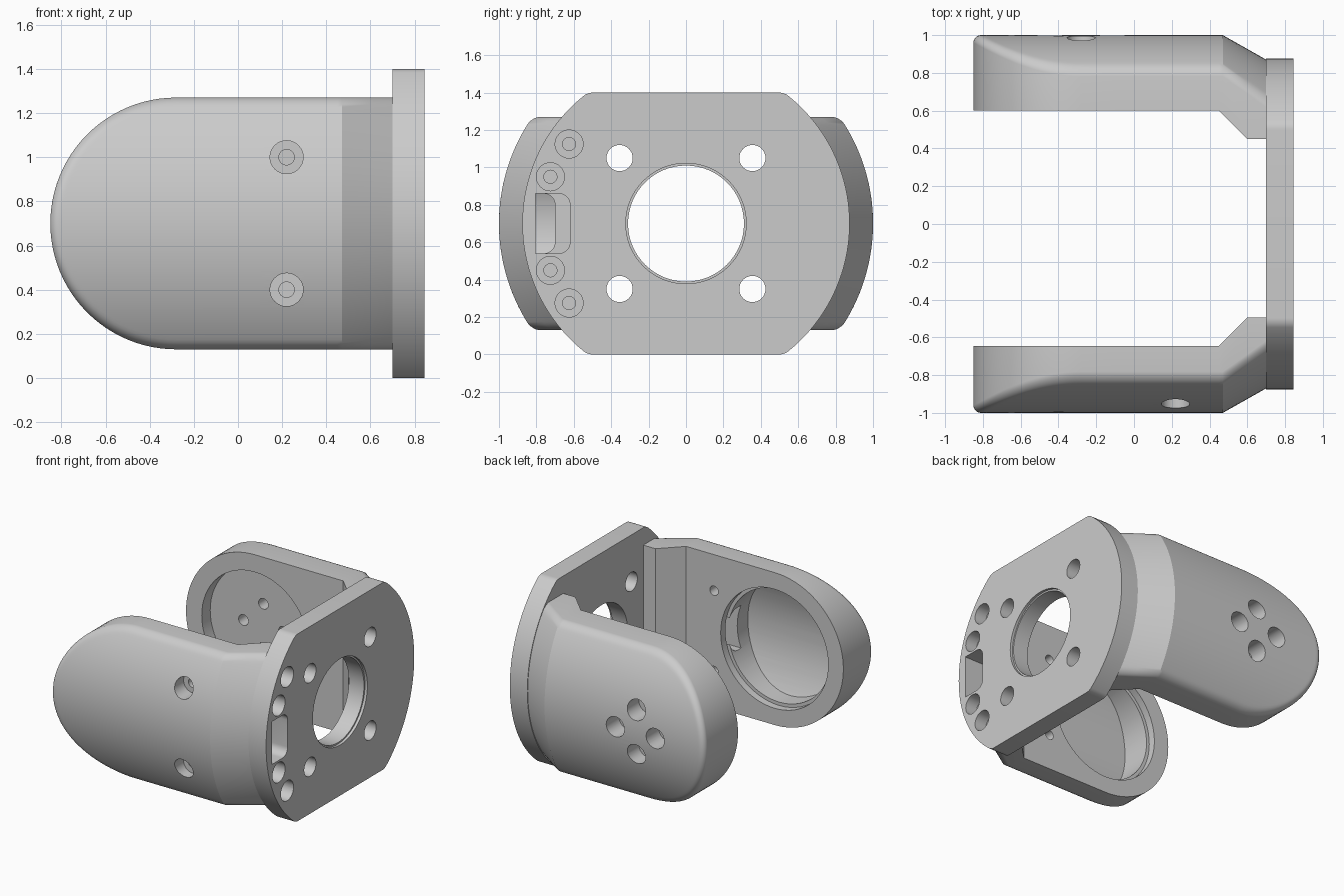
import bpy, bmesh
from math import sin, cos, pi, hypot, sqrt, asin, radians
from mathutils import Vector

if "Cube" in bpy.data.objects:
    bpy.data.objects.remove(bpy.data.objects["Cube"])

ZC = 0.7          # height of the main axis
PIV = -0.28       # x of the pivot centre
HALF = 0.57       # half height of an arm, also its end radius


def finish(name, bm):
    bmesh.ops.remove_doubles(bm, verts=bm.verts, dist=1e-5)
    bmesh.ops.recalc_face_normals(bm, faces=bm.faces)
    me = bpy.data.meshes.new(name)
    bm.to_mesh(me)
    bm.free()
    ob = bpy.data.objects.new(name, me)
    bpy.context.collection.objects.link(ob)
    return ob


def prism(name, pts, axis, a, b):
    """Extrude a 2D outline along x (outline y,z) or y (outline x,z)."""
    bm = bmesh.new()
    put = (lambda p, k: (k, p[0], p[1])) if axis == 'x' else (lambda p, k: (p[0], k, p[1]))
    lo = [bm.verts.new(put(p, a)) for p in pts]
    hi = [bm.verts.new(put(p, b)) for p in pts]
    bm.faces.new(lo)
    bm.faces.new(hi)
    n = len(pts)
    for i in range(n):
        bm.faces.new((lo[i], lo[(i + 1) % n], hi[(i + 1) % n], hi[i]))
    return finish(name, bm)


def circle(u, v, r, n=32):
    return [(u + r * cos(2 * pi * i / n), v + r * sin(2 * pi * i / n)) for i in range(n)]


def rod(axis, u, v, r, a, b, n=32):
    return prism("cutter", circle(u, v, r, n), axis, a, b)


def apply_bool(ob, cutter, op='DIFFERENCE'):
    cutter.hide_render = True
    m = ob.modifiers.new("cut", 'BOOLEAN')
    m.operation, m.object, m.solver = op, cutter, 'EXACT'
    bpy.context.view_layer.objects.active = ob
    bpy.ops.object.modifier_apply(modifier=m.name)
    bpy.data.objects.remove(cutter)


def cut(ob, *cutters):
    for c in cutters:
        apply_bool(ob, c)


def smooth(ob):
    bpy.ops.object.select_all(action='DESELECT')
    ob.select_set(True)
    bpy.context.view_layer.objects.active = ob
    bpy.ops.object.shade_smooth_by_angle(angle=radians(25))


def outer_y(x, z):
    """Outer skin: turned about the x axis, with a rounded rim."""
    R = 1.0 if x < 0.47 else 1.0 - 0.13 * (x - 0.47) / 0.23
    dz = z - ZC
    d = HALF - (hypot(x - PIV, dz) if x < PIV else abs(dz))
    r = 0.04
    e = max(0.0, r - max(d, 0.0))
    return sqrt(R * R - dz * dz) - (r - sqrt(max(0.0, r * r - e * e)))


def arm(name, side, inner):
    """Round-ended arm; inner is the y of its flat inside face."""
    xs = [PIV - HALF * cos(pi / 2 * i / 24) for i in range(25)]
    xs += [-0.1, 0.1, 0.3, 0.45, 0.47, 0.6, 0.7]
    rows = 48
    bm = bmesh.new()
    outs, ins = [], []
    for x in xs:
        h = HALF if x >= PIV else sqrt(max(0, HALF ** 2 - (x - PIV) ** 2))
        yi = inner - min(max(x - 0.45, 0), 0.15) * 0.15 / 0.15
        zs = [ZC + h * sin(-pi / 2 + pi * j / rows) for j in range(rows + 1)]
        outs.append([bm.verts.new((x, side * outer_y(x, z), z)) for z in zs])
        ins.append([bm.verts.new((x, side * yi, z)) for z in (zs[0], zs[-1])])
    for i in range(len(xs) - 1):
        a, b, c, d = outs[i], outs[i + 1], ins[i], ins[i + 1]
        for j in range(rows):
            bm.faces.new((a[j], b[j], b[j + 1], a[j + 1]))
        bm.faces.new((c[0], d[0], d[1], c[1]))
        bm.faces.new((a[0], b[0], d[0], c[0]))
        bm.faces.new((a[-1], b[-1], d[1], c[1]))
    bm.faces.new(outs[-1] + [ins[-1][1], ins[-1][0]])
    return finish(name, bm)


def window(a, b, y0, y1):
    """Cable slot with its two inner corners rounded."""
    r = 0.06
    pts = [(y0, 0.86), (y0, 0.54)]
    pts += [(y1 - r + r * sin(t * pi / 12), 0.54 + r - r * cos(t * pi / 12)) for t in range(7)]
    pts += [(y1 - r + r * cos(t * pi / 12), 0.86 - r + r * sin(t * pi / 12)) for t in range(7)]
    return prism("cutter", pts, 'x', a, b)


FLANGE_SCREWS = [(-0.625, 0.425), (-0.725, 0.25), (-0.725, -0.25), (-0.625, -0.425)]

# Flange plate: disc with flattened top and bottom and softened corners
RF, rc = 0.875, 0.08
yc = sqrt((RF - rc) ** 2 - (0.7 - rc) ** 2)
ac = asin((0.7 - rc) / (RF - rc))
quad = [(RF * cos(ac * i / 20), RF * sin(ac * i / 20)) for i in range(21)]
for i in range(1, 7):
    t = ac + (pi / 2 - ac) * i / 6
    quad.append((yc + rc * cos(t), 0.7 - rc + rc * sin(t)))
half = quad + [(-y, z) for y, z in reversed(quad)]
outline = half + [(y, -z) for y, z in reversed(half[1:-1])]
flange = prism("flange_plate", [(y, z + ZC) for y, z in outline], 'x', 0.7, 0.845)
cut(flange, rod('x', 0, ZC, 0.31, 0.6, 0.9, 64), rod('x', 0, ZC, 0.322, 0.825, 0.9, 64))
for sy in (-1, 1):
    for sz in (-1, 1):
        cut(flange, rod('x', sy * 0.355, ZC + sz * 0.35, 0.07, 0.6, 0.9))
for y, z in FLANGE_SCREWS:
    cut(flange, rod('x', y, ZC + z, 0.075, 0.75, 0.9), rod('x', y, ZC + z, 0.035, 0.6, 0.8))
cut(flange, window(0.6, 0.9, -0.805, -0.62))

# Rear arm: shallow bearing seat and four counterbored screws
rear = arm("rear_arm", 1, 0.60)
cut(rear, rod('y', PIV, ZC, 0.44, 0.5, 0.70, 64))
for i in range(4):
    x, z = PIV + 0.165 * cos(i * pi / 2), ZC + 0.165 * sin(i * pi / 2)
    cut(rear, rod('y', x, z, 0.075, 0.85, 1.1), rod('y', x, z, 0.04, 0.6, 0.9))

# Front arm: deep pocket with curved floor, cable channel, cover screws
front = arm("front_arm", -1, 0.645)
deep = rod('y', PIV, ZC, 0.42, -1.2, -0.5, 64)
apply_bool(deep, rod('x', 0, ZC, 0.93, -1.0, 0.5, 128), 'INTERSECT')
cut(front, rod('y', PIV, ZC, 0.445, -0.70, -0.5, 64), deep)
cut(front, window(-0.05, 0.65, -0.805, -0.70), window(0.62, 0.8, -0.805, -0.62))
for z in (0.4, 1.0):
    cut(front, rod('y', 0.22, z, 0.075, -1.1, -0.85), rod('y', 0.22, z, 0.035, -0.9, -0.5))
for y, z in FLANGE_SCREWS:
    cut(front, rod('x', y, ZC + z, 0.035, 0.55, 0.8))

for ob in (flange, rear, front):
    smooth(ob)
